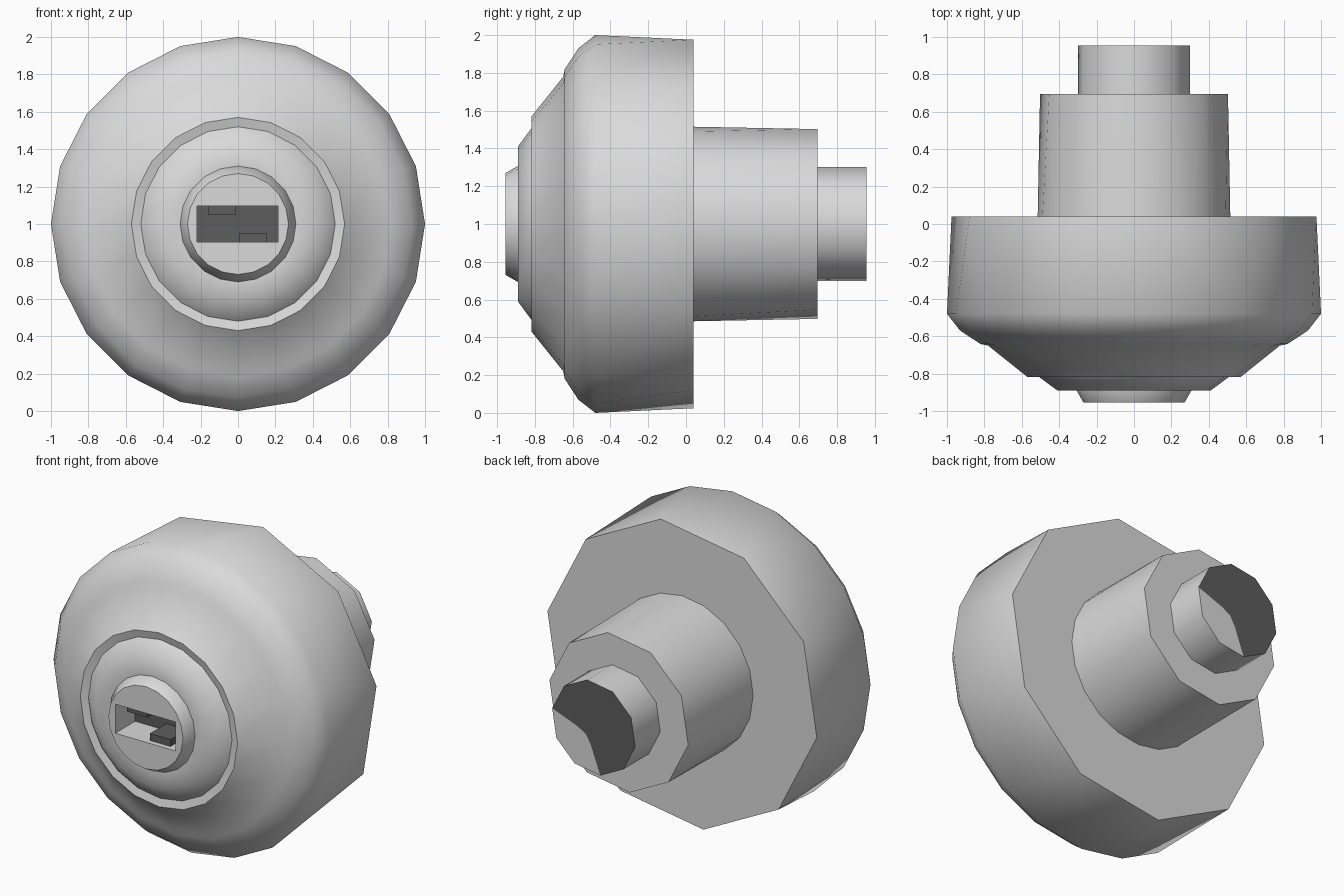
import bpy, bmesh, math
from mathutils import Vector

if "Cube" in bpy.data.objects:
    bpy.data.objects.remove(bpy.data.objects["Cube"])


def material(name, v):
    m = bpy.data.materials.new(name)
    m.diffuse_color = (v, v, v, 1)
    m.use_nodes = True
    m.node_tree.nodes["Principled BSDF"].inputs["Base Color"].default_value = m.diffuse_color
    return m


STEEL = material("light_grey_metal", 0.70)
DARK = material("dark_grey_core", 0.11)
SIDES = 20


def point(r, deg, y):
    a = math.radians(deg)
    return Vector((r * math.cos(a), y, 1 + r * math.sin(a)))


def ring(r, y, coarse):
    """20-sided ring; coarse rings have each vertex pair merged to make 10 sides."""
    if coarse:
        return [point(r * math.cos(math.radians(9)), 36 * (k // 2) + 9, y) for k in range(SIDES)]
    return [point(r, 18 * k, y) for k in range(SIDES)]


def finish(bm, name, smooth=True):
    bmesh.ops.remove_doubles(bm, verts=bm.verts, dist=1e-5)
    bmesh.ops.recalc_face_normals(bm, faces=bm.faces)
    me = bpy.data.meshes.new(name)
    bm.to_mesh(me)
    bm.free()
    me.materials.append(STEEL)
    me.materials.append(DARK)
    ob = bpy.data.objects.new(name, me)
    bpy.context.collection.objects.link(ob)
    if smooth:
        bpy.ops.object.select_all(action='DESELECT')
        ob.select_set(True)
        bpy.context.view_layer.objects.active = ob
        bpy.ops.object.shade_smooth_by_angle(angle=math.radians(40))
    return ob


def lathe(profile, cap_start=False, cap_end=False):
    """Revolve (radius, y, coarse) rows about the lock axis."""
    bm = bmesh.new()
    rows = [[bm.verts.new(p) for p in ring(*row)] for row in profile]
    for a, b in zip(rows, rows[1:]):
        for k in range(SIDES):
            n = (k + 1) % SIDES
            bm.faces.new((a[k], a[n], b[n], b[k]))
    if cap_start:
        bm.faces.new(rows[0])
    if cap_end:
        bm.faces.new(rows[-1])
    return bm


def box(name, x0, x1, y0, y1, z0, z1, mat_rule):
    bm = bmesh.new()
    bmesh.ops.create_cube(bm, size=1)
    for v in bm.verts:
        v.co = ((x0 + x1) / 2 + v.co.x * (x1 - x0),
                (y0 + y1) / 2 + v.co.y * (y1 - y0),
                (z0 + z1) / 2 + v.co.z * (z1 - z0))
    for f in bm.faces:
        f.material_index = mat_rule(f.calc_center_median())
    return finish(bm, name, smooth=False)


# domed housing with stepped front collar
finish(lathe([
    (0.30, -0.885, False), (0.41, -0.89, False), (0.505, -0.82, False),
    (0.52, -0.805, False), (0.57, -0.818, False), (0.78, -0.65, False),
    (0.82, -0.642, False), (0.93, -0.57, False), (1.0, -0.48, False),
    (1.0, 0.04, True)], cap_end=True), "housing")

# rear barrel
finish(lathe([(0.515, 0.04, False), (0.515, 0.695, True)], cap_end=True), "rear_barrel")

# rear stem, its end split into a dark core and a light sliver
bm = lathe([(0.308, 0.69, True), (0.308, 0.955, True)])
r_end = 0.308 * math.cos(math.radians(9))
arc = [point(0.12, -80, 0.955), point(0.08, -45, 0.955), point(0.12, -10, 0.955)]
dark_rim = [point(r_end, 9 + 36 * k, 0.955) for k in range(8)]
light_rim = [point(r_end, 261 + 36 * k, 0.955) for k in range(4)]
bm.faces.new([bm.verts.new(p) for p in dark_rim + arc]).material_index = 1
bm.faces.new([bm.verts.new(p) for p in light_rim + arc[::-1]])
finish(bm, "rear_stem")

# key plug in the nose
plug = finish(lathe([(0.27, -0.955, False), (0.31, -0.885, False), (0.31, -0.70, False)],
                    cap_start=True, cap_end=True), "key_plug")

# keyway cut with a dark floor
floor_y = -0.75
cutter = box("keyway_cutter", -0.22, 0.215, -1.1, floor_y, 0.905, 1.095,
             lambda c: 1 if c.y > floor_y - 0.01 else 0)
cutter.hide_render = True
mod = plug.modifiers.new("keyway", 'BOOLEAN')
mod.operation = 'DIFFERENCE'
mod.solver = 'EXACT'
mod.object = cutter
bpy.context.view_layer.objects.active = plug
bpy.ops.object.modifier_apply(modifier=mod.name)
bpy.data.objects.remove(cutter, do_unlink=True)

# keyway wards, one above and one below
for name, x0, x1, z0, z1 in (("upper_ward", -0.16, -0.01, 1.05, 1.095),
                             ("lower_ward", 0.005, 0.155, 0.905, 0.95)):
    box(name, x0, x1, -0.92, floor_y, z0, z1, lambda c: 1)
